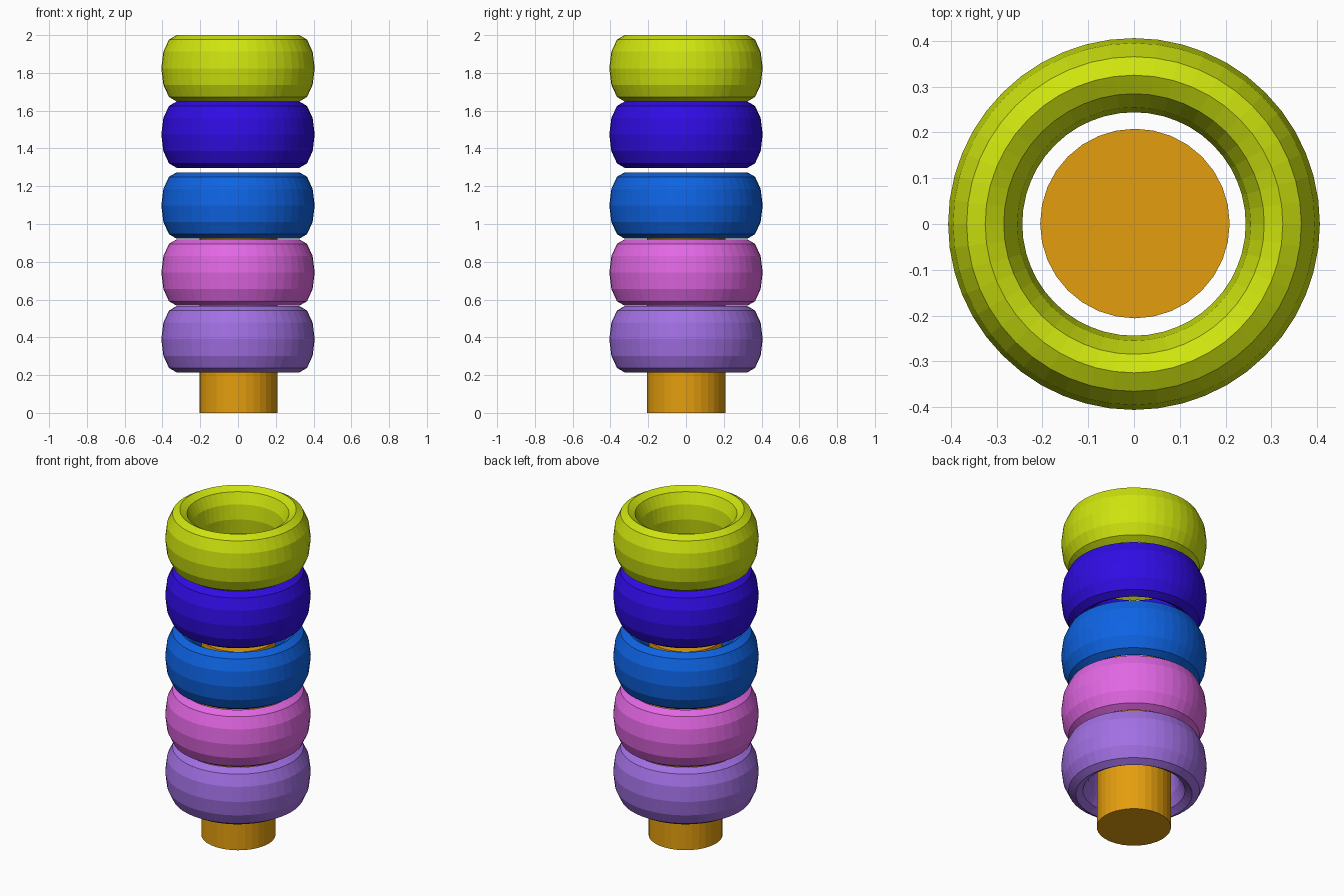
import bpy

cube = bpy.data.objects.get("Cube")
if cube:
    bpy.data.objects.remove(cube, do_unlink=True)


def material(name, rgb):
    mat = bpy.data.materials.new(name)
    mat.use_nodes = True
    mat.diffuse_color = (*rgb, 1)
    mat.node_tree.nodes["Principled BSDF"].inputs["Base Color"].default_value = (*rgb, 1)
    return mat


def finish(name, mat):
    obj = bpy.context.object
    obj.name = name
    obj.data.name = name
    obj.data.materials.append(mat)
    return obj


RING_RADIUS, TUBE_RADIUS, RING_HALF_HEIGHT = 0.325, 0.081, 0.1755
POST_RADIUS, POST_HEIGHT = 0.207, 1.22

# Stacked rings: flat-shaded tori stretched upwards
rings = [
    ("purple", 0.39, (0.36, 0.162, 0.775)),
    ("pink", 0.743, (0.76, 0.136, 0.775)),
    ("blue", 1.098, (0.0044, 0.127, 0.775)),
    ("indigo", 1.473, (0.03, 0.0037, 0.775)),
    ("lime", 1.8245, (0.617, 0.775, 0.0044)),
]
for colour, z, rgb in rings:
    bpy.ops.mesh.primitive_torus_add(
        major_radius=RING_RADIUS, minor_radius=TUBE_RADIUS,
        major_segments=48, minor_segments=12, location=(0, 0, z))
    ring = finish(colour + "_ring", material(colour, rgb))
    ring.scale.z = RING_HALF_HEIGHT / TUBE_RADIUS

# Centre post, ending inside the blue ring
bpy.ops.mesh.primitive_cylinder_add(
    vertices=32, radius=POST_RADIUS, depth=POST_HEIGHT,
    location=(0.002, 0.001, POST_HEIGHT / 2))
finish("centre_post", material("orange", (0.775, 0.342, 0.0044)))
